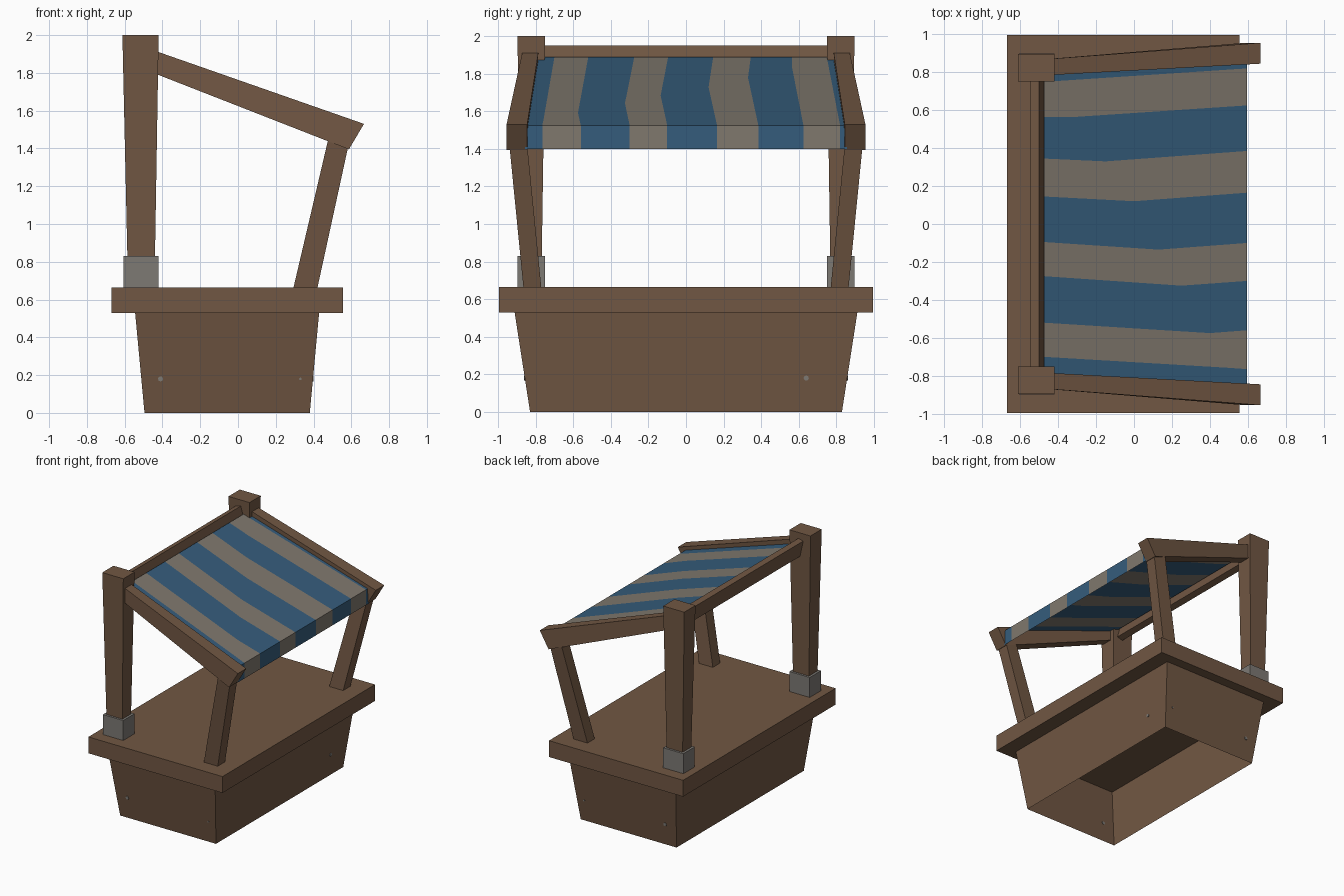
import bpy, bmesh
from mathutils import Vector

if "Cube" in bpy.data.objects:
    bpy.data.objects.remove(bpy.data.objects["Cube"])


def material(name, rgb):
    m = bpy.data.materials.new(name)
    m.diffuse_color = (*rgb, 1)
    m.use_nodes = True
    m.node_tree.nodes["Principled BSDF"].inputs["Base Color"].default_value = m.diffuse_color
    return m


wood = material("brown wood", (0.165, 0.095, 0.056))
stone = material("grey stone", (0.205, 0.192, 0.175))
cream = material("pale cloth", (0.215, 0.188, 0.155))
blue = material("blue cloth", (0.036, 0.108, 0.200))


def add_object(name, verts, faces, mats, fix=True):
    me = bpy.data.meshes.new(name)
    me.from_pydata([Vector(v) for v in verts], [], faces)
    for m in mats:
        me.materials.append(m)
    if fix:
        bm = bmesh.new()
        bm.from_mesh(me)
        bmesh.ops.recalc_face_normals(bm, faces=bm.faces)
        bm.to_mesh(me)
        bm.free()
    ob = bpy.data.objects.new(name, me)
    bpy.context.collection.objects.link(ob)
    return ob


def loft(name, a, b, mat, caps=(True, True)):
    """Skin two matching four-point sections."""
    faces = [(i, (i + 1) % 4, (i + 1) % 4 + 4, i + 4) for i in range(4)]
    if caps[0]:
        faces.append((3, 2, 1, 0))
    if caps[1]:
        faces.append((4, 5, 6, 7))
    return add_object(name, a + b, faces, [mat])


def rect(x0, x1, y0, y1, z):
    return [(x0, y0, z), (x1, y0, z), (x1, y1, z), (x0, y1, z)]


# Tapered stall body, open underneath, and the counter slab
loft("stall_body", rect(-0.495, 0.38, -0.83, 0.83, 0),
     rect(-0.545, 0.43, -0.913, 0.913, 0.535), wood, (False, False))
loft("counter_top", rect(-0.67, 0.555, -0.995, 0.995, 0.53),
     rect(-0.67, 0.555, -0.995, 0.995, 0.665), wood)

for s, side in ((-1, "front"), (1, "back")):
    def yrect(x0, x1, y0, y1, z):
        return rect(x0, x1, s * y0, s * y1, z)
    # Tall post in its stone footing
    loft(side + "_footing", yrect(-0.605, -0.42, 0.75, 0.898, 0.64),
         yrect(-0.605, -0.42, 0.75, 0.898, 0.83), stone)
    loft(side + "_tall_post", yrect(-0.585, -0.44, 0.768, 0.88, 0.80),
         yrect(-0.612, -0.42, 0.75, 0.897, 2.0), wood)
    # Short leaning post
    loft(side + "_short_post", yrect(0.293, 0.42, 0.77, 0.865, 0.66),
         yrect(0.478, 0.592, 0.848, 0.943, 1.45), wood)
    # Sloping rafter, thicker towards its low end
    loft(side + "_rafter",
         [(-0.5, s * 0.782, 1.82), (-0.5, s * 0.866, 1.82),
          (-0.5, s * 0.866, 1.938), (-0.5, s * 0.782, 1.938)],
         [(0.587, s * 0.845, 1.395), (0.587, s * 0.955, 1.395),
          (0.667, s * 0.955, 1.53), (0.667, s * 0.845, 1.53)], wood)

# Slightly tilted crossbeam between the tall posts
section = [(-0.545, 1.94), (-0.5, 1.95), (-0.465, 1.82), (-0.515, 1.805)]
loft("crossbeam", [(x, -0.77, z) for x, z in section],
     [(x, 0.77, z) for x, z in section], wood)

# Striped awning: each seam is (back y, kink x, kink y, front y)
seams = [(-0.80, 0.5, -0.853, -0.858), (-0.70, 0.5, -0.758, -0.765),
         (-0.52, 0.40, -0.575, -0.56), (-0.275, 0.25, -0.325, -0.30),
         (-0.095, 0.13, -0.135, -0.10), (0.145, 0.0, 0.12, 0.165),
         (0.345, -0.15, 0.33, 0.385), (0.565, -0.30, 0.565, 0.625),
         (0.75, -0.40, 0.754, 0.82), (0.80, -0.40, 0.804, 0.858)]
XB, ZB, XF, ZF, ZV = -0.475, 1.89, 0.595, 1.525, 1.398
verts, faces = [], []
for yb, xk, yk, yf in seams:
    zk = ZB + (ZF - ZB) * (xk - XB) / (XF - XB)
    verts += [(XB, yb, ZB), (xk, yk, zk), (XF, yf, ZF), (XF, yf, ZV)]
for i in range(len(seams) - 1):
    a, b = 4 * i, 4 * i + 4
    faces += [(a, a + 1, a + 2, b + 2, b + 1, b), (a + 2, a + 3, b + 3, b + 2)]
awning = add_object("striped_awning", verts, faces, [blue, cream], fix=False)
for p in awning.data.polygons:
    p.material_index = (p.index // 2) % 2


# Tiny nail heads on the body
def nail(name, x, y, r, axis):
    bpy.ops.mesh.primitive_cylinder_add(
        vertices=8, radius=r, depth=0.008, location=(x, y, 0.18),
        rotation=(1.571, 0, 0) if axis == "y" else (0, 1.571, 0))
    bpy.context.object.name = name
    bpy.context.object.data.materials.append(stone)


for s, side in ((-1, "front"), (1, "back")):
    nail(side + "_nail_large", -0.41, s * 0.858, 0.014, "y")
    nail(side + "_nail_small", 0.33, s * 0.858, 0.007, "y")
nail("right_nail", 0.397, 0.64, 0.014, "x")
